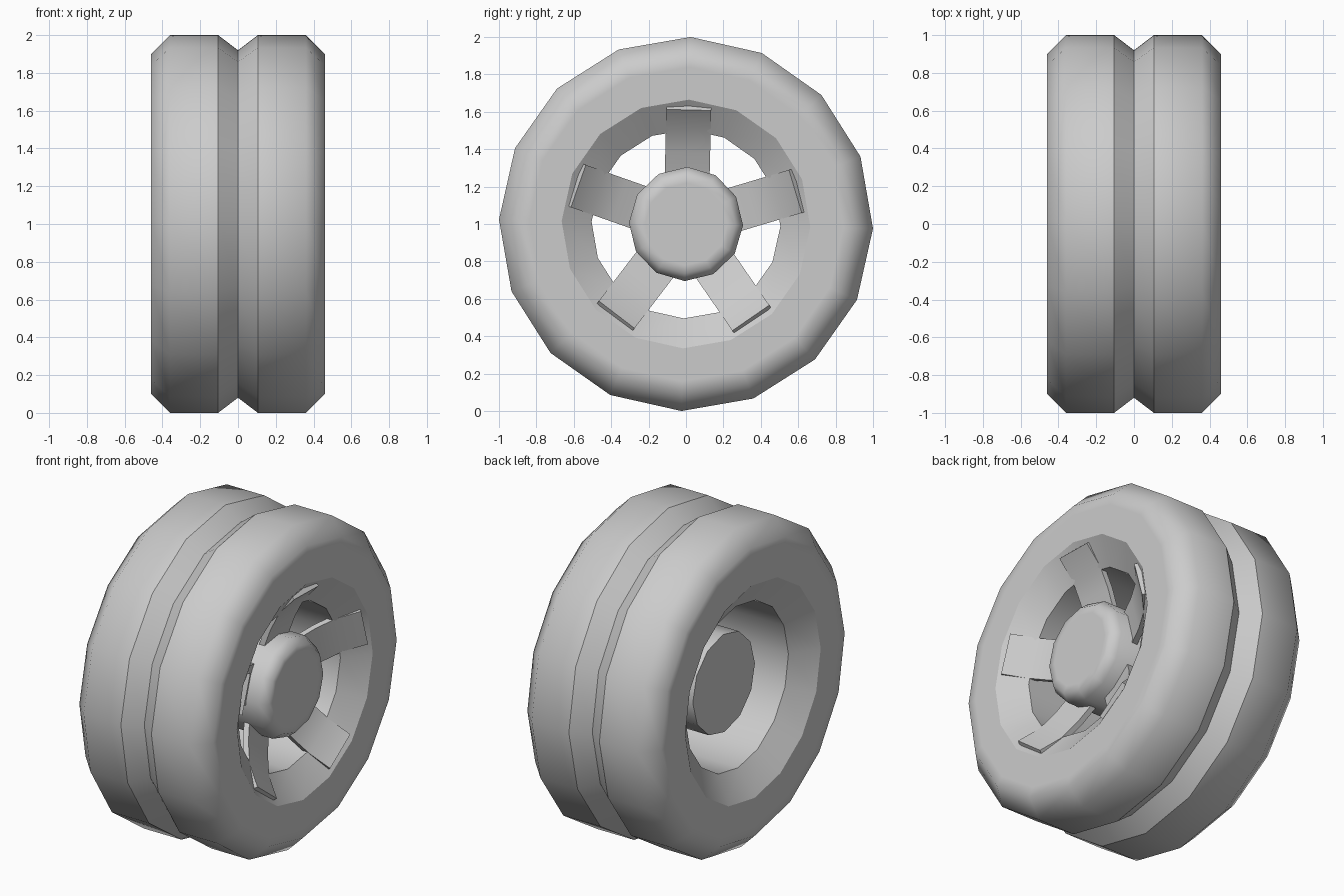
import bpy, bmesh, math
from mathutils import Vector

cube = bpy.data.objects.get("Cube")
if cube:
    bpy.data.objects.remove(cube, do_unlink=True)

TURN = math.radians(-1.4)
CENTRE = Vector((0, 0, 1))

grey = bpy.data.materials.new("plain grey")
grey.use_nodes = True
grey.diffuse_color = (0.6, 0.6, 0.6, 1)
grey.node_tree.nodes["Principled BSDF"].inputs["Base Color"].default_value = grey.diffuse_color


def polar(x, r, angle):
    return Vector((x, r * math.cos(angle), r * math.sin(angle)))


def finish(bm, name):
    bmesh.ops.recalc_face_normals(bm, faces=bm.faces[:])
    for face in bm.faces:
        face.smooth = True
    mesh = bpy.data.meshes.new(name)
    bm.to_mesh(mesh)
    bm.free()
    mesh.materials.append(grey)
    obj = bpy.data.objects.new(name, mesh)
    obj.location = CENTRE
    bpy.context.collection.objects.link(obj)
    return obj


def revolve(name, profile, sides, closed):
    """Turn (x, radius, is_sharp) points about the axle; cap the ends if open."""
    bm = bmesh.new()
    rings = [[bm.verts.new(polar(x, r, TURN + math.tau * i / sides)) for i in range(sides)]
             for x, r, _ in profile]
    count = len(rings)
    for k in range(count if closed else count - 1):
        a, b = rings[k], rings[(k + 1) % count]
        for i in range(sides):
            j = (i + 1) % sides
            bm.faces.new((a[i], a[j], b[j], b[i]))
    if not closed:
        bm.faces.new(rings[0])
        bm.faces.new(rings[-1])
    for ring, (_, _, sharp) in zip(rings, profile):
        for i in range(sides):
            bm.edges.get((ring[i], ring[(i + 1) % sides])).smooth = not sharp
    return finish(bm, name)


# Tyre: half section from the tread groove round to the bore, then mirrored
half = [(0.105, 1.0, True), (0.36, 1.0, False), (0.46, 0.9, False), (0.46, 0.84, False),
        (0.46, 0.665, True), (0.35, 0.505, True)]
mirrored = [(-x, r, s) for x, r, s in reversed(half)]
revolve("tyre", [(0, 0.92, True)] + half + mirrored, 16, True)

# Hub: flat at the back, softened rim at the front
revolve("hub", [(-0.26, 0.305, True), (0.35, 0.305, False), (0.4, 0.265, False),
                (0.4, 0.22, False)], 12, False)


# Spokes: thin plates flaring outwards from the hub to the rim
def spoke(index):
    angle = math.pi / 2 + TURN + math.tau * index / 5
    path = [Vector(p) for p in ((0.25, 0.24), (0.3, 0.38), (0.36, 0.5), (0.46, 0.61))]
    side = polar(0, 0.12, angle + math.pi / 2)
    bm = bmesh.new()
    loops = []
    for k, p in enumerate(path):
        along = path[min(k + 1, len(path) - 1)] - path[max(k - 1, 0)]
        back = p + Vector((-along.y, along.x)).normalized() * 0.035
        loops.append([bm.verts.new(polar(q.x, q.y, angle) + side * s)
                      for q, s in ((p, -1), (p, 1), (back, 1), (back, -1))])
    for a, b in zip(loops, loops[1:]):
        for i in range(4):
            j = (i + 1) % 4
            bm.faces.new((a[i], a[j], b[j], b[i]))
            bm.edges.get((a[i], b[i])).smooth = False
    for end in (loops[0], loops[-1]):
        bm.faces.new(end)
        for i in range(4):
            bm.edges.get((end[i], end[(i + 1) % 4])).smooth = False
    finish(bm, f"spoke_{index + 1}")


for n in range(5):
    spoke(n)
